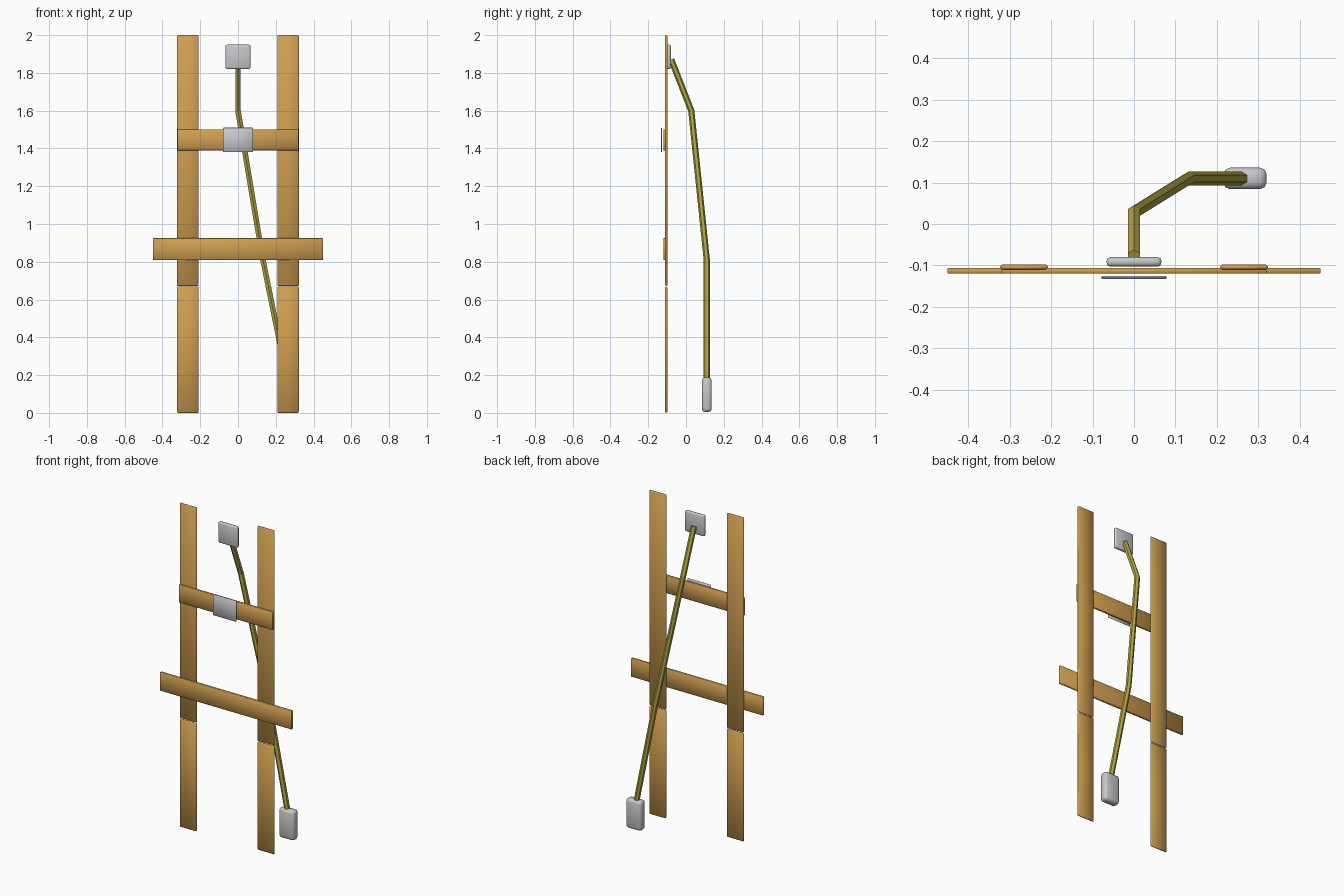
import bpy
import bmesh
from mathutils import Vector

cube = bpy.data.objects.get("Cube")
if cube:
    bpy.data.objects.remove(cube, do_unlink=True)


def make_material(name, rgb):
    mat = bpy.data.materials.new(name)
    mat.use_nodes = True
    color = (*rgb, 1)
    mat.diffuse_color = color
    mat.node_tree.nodes["Principled BSDF"].inputs["Base Color"].default_value = color
    return mat


webbing = make_material("tan webbing", (0.62, 0.34, 0.08))
metal = make_material("pale grey metal", (0.58, 0.58, 0.60))
hose = make_material("olive yellow hose", (0.46, 0.38, 0.06))


def finish(name, bm, mat):
    bmesh.ops.recalc_face_normals(bm, faces=bm.faces)
    mesh = bpy.data.meshes.new(name)
    bm.to_mesh(mesh)
    bm.free()
    mesh.materials.append(mat)
    obj = bpy.data.objects.new(name, mesh)
    bpy.context.collection.objects.link(obj)
    return obj


def slab(name, xs, ys, zs, mat, bevel, segments=1):
    """Softly shaded block with chamfered or rounded edges."""
    bm = bmesh.new()
    bmesh.ops.create_cube(bm, size=1)
    for v in bm.verts:
        v.co = Vector([(a + b) / 2 + c * (b - a)
                       for c, (a, b) in zip(v.co, (xs, ys, zs))])
    bmesh.ops.bevel(bm, geom=list(bm.edges), offset=bevel, segments=segments,
                    profile=0.5, affect='EDGES')
    for f in bm.faces:
        f.smooth = True
    return finish(name, bm, mat)


# Upright straps, each made of a long upper and a short lower length
for side, label in ((1, "left"), (-1, "right")):
    xs = sorted((side * 0.208, side * 0.323))
    slab(label + "_upper_strap", xs, (-0.111, -0.098), (0.672, 2), webbing, 0.005)
    slab(label + "_lower_strap", xs, (-0.111, -0.098), (0, 0.668), webbing, 0.005)

# Cross straps lying over the uprights
slab("chest_strap", (-0.32, 0.32), (-0.12, -0.106), (1.39, 1.5), webbing, 0.002)
slab("waist_strap", (-0.45, 0.45), (-0.12, -0.106), (0.81, 0.925), webbing, 0.002)

# Metal fittings
slab("chest_buckle", (-0.08, 0.08), (-0.133, -0.126), (1.38, 1.51), metal, 0.003)
slab("upper_connector", (-0.066, 0.066), (-0.103, -0.08), (1.82, 1.95), metal, 0.009, 2)
slab("lower_connector", (0.216, 0.32), (0.084, 0.136), (0.005, 0.187), metal, 0.016, 2)

# Six-sided hose, mitred at its two bends
curve = bpy.data.curves.new("hose_path", 'CURVE')
curve.dimensions = '3D'
path = [Vector(p) for p in ((0, -0.078, 1.87), (0, 0.028, 1.6),
                            (0.132, 0.11, 0.81), (0.262, 0.11, 0.17))]
bpy.data.curves.remove(curve)

bm = bmesh.new()
rings = []
for i, point in enumerate(path):
    before = (point - path[max(i - 1, 0)]).normalized()
    after = (path[min(i + 1, len(path) - 1)] - point).normalized()
    along = (before + after).normalized()
    across = (Vector((1, 0, 0)) - along * along.x).normalized()
    ring = bmesh.ops.create_circle(bm, segments=6, radius=0.0165)["verts"]
    for v in ring:
        v.co = point + across * v.co.x + along.cross(across) * v.co.y
    rings.append(ring)
for low, high in zip(rings, rings[1:]):
    for k in range(6):
        n = (k + 1) % 6
        bm.faces.new((low[k], low[n], high[n], high[k]))
bm.faces.new(rings[0])
bm.faces.new(rings[-1])
# create_circle starts on the y axis, so the ring already has flats facing +x
finish("supply_hose", bm, hose)
